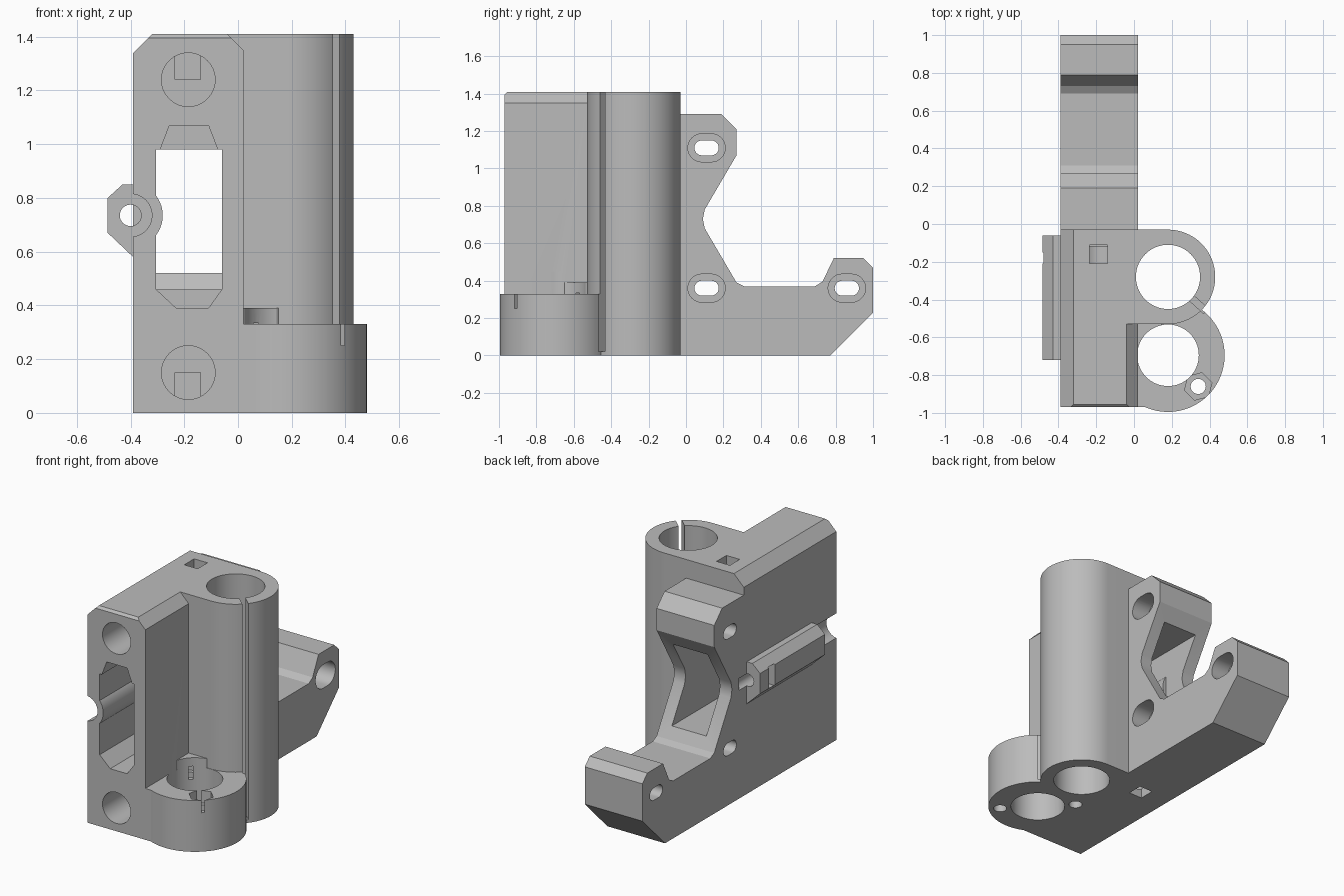
import bpy, bmesh, math

cube = bpy.data.objects.get("Cube")
if cube:
    bpy.data.objects.remove(cube, do_unlink=True)

gray = bpy.data.materials.new("plain gray")
gray.use_nodes = True
gray.diffuse_color = (0.5, 0.5, 0.5, 1)
gray.node_tree.nodes["Principled BSDF"].inputs["Base Color"].default_value = (0.5, 0.5, 0.5, 1)


def prism(name, axis, pts, lo, hi):
    """Extrude a flat outline along an axis from lo to hi."""
    place = {"x": lambda u, v, d: (d, u, v),
             "y": lambda u, v, d: (u, d, v),
             "z": lambda u, v, d: (u, v, d)}[axis]
    bm = bmesh.new()
    low = [bm.verts.new(place(u, v, lo)) for u, v in pts]
    high = [bm.verts.new(place(u, v, hi)) for u, v in pts]
    bm.faces.new(low)
    bm.faces.new(high)
    n = len(pts)
    for i in range(n):
        j = (i + 1) % n
        bm.faces.new((low[i], low[j], high[j], high[i]))
    bmesh.ops.recalc_face_normals(bm, faces=bm.faces)
    mesh = bpy.data.meshes.new(name)
    bm.to_mesh(mesh)
    bm.free()
    mesh.materials.append(gray)
    ob = bpy.data.objects.new(name, mesh)
    bpy.context.collection.objects.link(ob)
    return ob


def arc(cx, cy, r, start=0, end=360, n=64):
    """Points on an arc; a full turn leaves out the repeated end point."""
    steps = n if end - start == 360 else n - 1
    angles = [math.radians(start + (end - start) * i / steps) for i in range(n)]
    return [(cx + r * math.cos(a), cy + r * math.sin(a)) for a in angles]


def rect(u0, u1, v0, v1):
    return [(u0, v0), (u1, v0), (u1, v1), (u0, v1)]


def slot(cy, cz, half, r):
    """Horizontal outline with round ends."""
    d = half - r
    return arc(cy + d, cz, r, -90, 90, 16) + arc(cy - d, cz, r, 90, 270, 16)


def combine(op, axis, pts, lo, hi):
    """Join a prism to the bracket, or cut it away."""
    tool = prism("helper", axis, pts, lo, hi)
    tool.hide_render = True
    mod = bracket.modifiers.new("shape", "BOOLEAN")
    mod.operation, mod.solver, mod.object = op, "EXACT", tool
    bpy.context.view_layer.objects.active = bracket
    bpy.ops.object.modifier_apply(modifier=mod.name)
    bpy.data.objects.remove(tool, do_unlink=True)


def add(*a):
    combine("UNION", *a)


def cut(*a):
    combine("DIFFERENCE", *a)


LEFT, RIGHT, FRONT, BACK, TOP = -0.39, 0.02, -0.97, -0.03, 1.41
BORE = (0.18, -0.28)
NUT = (0.18, -0.695)

# Main block with the rear arm, as one side profile
side = [(FRONT, 0), (0.77, 0), (1, 0.23), (1, 0.47), (0.95, 0.52), (0.79, 0.52),
        (0.73, 0.395), (0.69, 0.37), (0.31, 0.37), (0.27, 0.39), (0.1, 0.68),
        (0.09, 0.73), (0.1, 0.78), (0.27, 1.07), (0.27, 1.21), (0.19, 1.29),
        (BACK, 1.29), (BACK, TOP), (FRONT + 0.015, TOP), (FRONT, TOP - 0.015)]
bracket = prism("carriage_bracket", "x", side, LEFT, RIGHT)

# Tall bearing column and low nut housing
add("z", [(-0.1, BACK)] + arc(*BORE, 0.25, 90, -90, 48) + [(-0.1, -0.53)], 0, TOP)
add("z", arc(*NUT, 0.3), 0, 0.33)
add("z", rect(-0.1, 0.1, FRONT, -0.5), 0, 0.33)
add("z", [(0, -0.66), (RIGHT, -0.65), (0.15, -0.53), (0.15, -0.5), (0, -0.5)], 0.3, 0.39)

# Top edge chamfers
cut("y", [(-0.45, 1.28), (-0.45, 1.5), (-0.23, 1.5)], -1.1, 0.1)
cut("y", [(RIGHT + 0.04, 1.31), (RIGHT + 0.04, 1.5), (-0.13, 1.5)], -1.1, -0.53)

# Belt window, with a taller pointed recess at the front
cut("y", rect(-0.305, -0.06, 0.46, 0.98), -1.1, 0.5)
cut("y", [(-0.305, 0.46), (-0.23, 0.39), (-0.11, 0.39), (-0.06, 0.46),
          (-0.06, 0.94), (-0.11, 1.07), (-0.255, 1.07), (-0.305, 0.94)], -1.1, -0.45)

# Tensioner rib on the side, its boss inside the window, screw hole and nut slot
add("y", arc(-0.4, 0.735, 0.12, -84, 84, 32), FRONT, -0.06)
add("y", [(-0.36, 0.56), (-0.36, 0.85), (-0.43, 0.85), (-0.485, 0.8),
          (-0.485, 0.67), (LEFT, 0.58)], -0.72, -0.06)
cut("y", arc(-0.4, 0.735, 0.04, n=32), -1.1, 0.02)
cut("y", arc(-0.4, 0.735, 0.08, n=32), -1.1, -0.72)
cut("x", rect(-0.21, -0.15, 0.665, 0.805), -0.6, -0.36)

# Blind rod sockets with square clean-out openings
for z, lo, hi in ((0.15, -0.1, 0.15), (1.24, 1.24, 1.5)):
    cut("y", arc(-0.185, z, 0.1, n=32), -1.1, -0.12)
    cut("z", rect(-0.235, -0.14, -0.21, -0.11), lo, hi)

# Bearing bore and clamping slit
cut("z", arc(*BORE, 0.17), -0.1, 1.5)
a = math.radians(-42)
c, s = math.cos(a), math.sin(a)
cut("z", [(BORE[0] + c * u - s * v, BORE[1] + s * u + c * v)
          for u, v in rect(0.14, 0.27, -0.018, 0.018)], 0.02, 1.5)

# Lead nut bore with two screw holes and hexagonal nut pockets
cut("z", arc(*NUT, 0.163), -0.1, 0.45)
for x, y, top in ((0.34, -0.86, 0.4), (0.02, -0.53, 0.335)):
    cut("z", arc(x, y, 0.04, n=32), -0.1, top)
    cut("z", arc(x, y, 0.075, 15, 375, 6), 0.25, top)

# Slotted mounting holes through the arm, countersunk for screw heads
for y, z in ((0.11, 1.11), (0.11, 0.36), (0.86, 0.36)):
    cut("x", slot(y, z, 0.065, 0.04), -0.5, 0.1)
    cut("x", slot(y, z, 0.1, 0.075), -0.1, 0.1)

# Smooth the round walls and keep the edges crisp
bpy.ops.object.select_all(action="DESELECT")
bracket.select_set(True)
bpy.context.view_layer.objects.active = bracket
bpy.ops.object.shade_smooth_by_angle(angle=math.radians(25))
